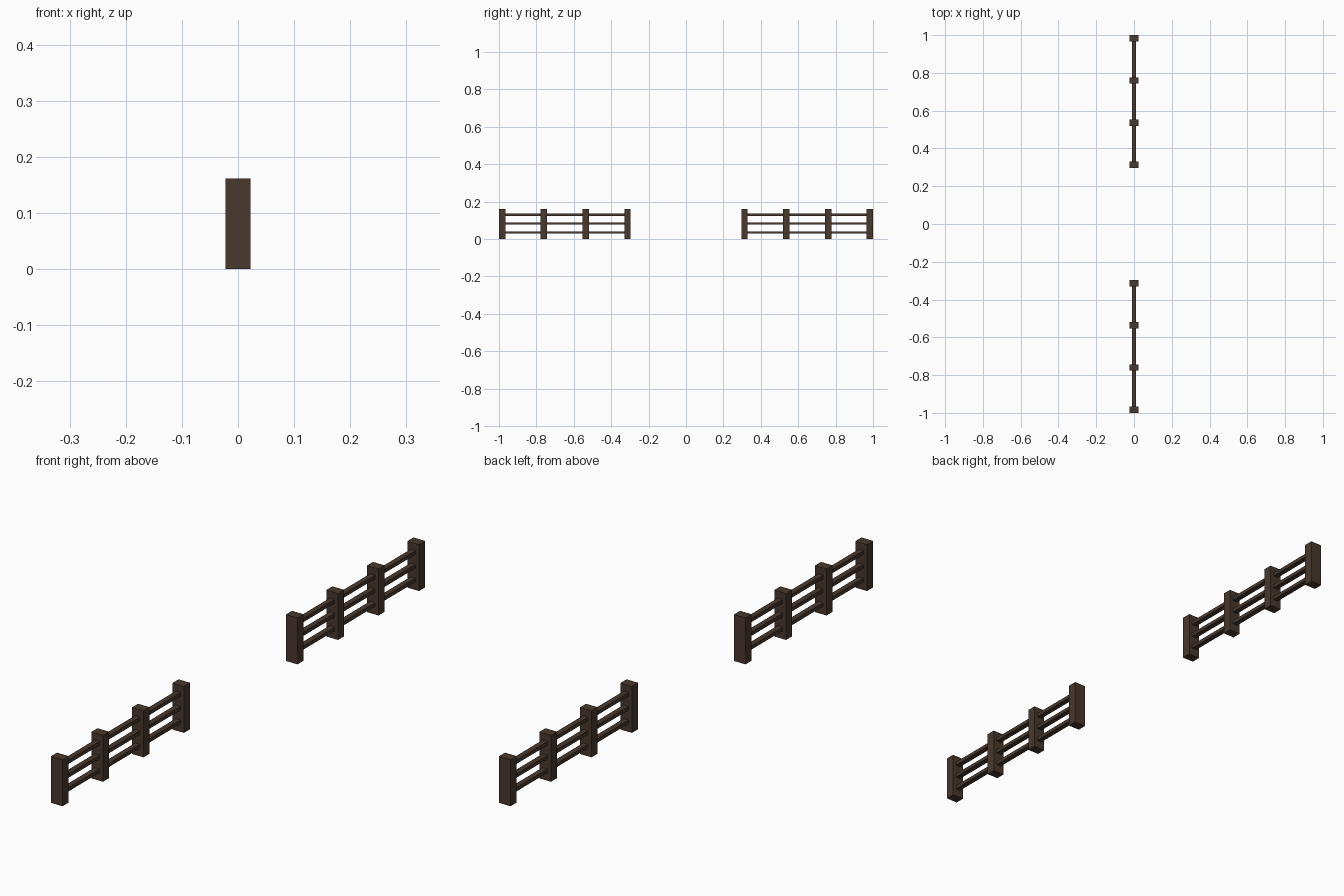
import bpy

if "Cube" in bpy.data.objects:
    bpy.data.objects.remove(bpy.data.objects["Cube"])

wood = bpy.data.materials.new("dark_wood")
wood.diffuse_color = (0.065, 0.04, 0.026, 1)
wood.use_nodes = True
wood.node_tree.nodes["Principled BSDF"].inputs["Base Color"].default_value = wood.diffuse_color


def box(name, size, loc):
    bpy.ops.mesh.primitive_cube_add(size=1, location=loc)
    ob = bpy.context.object
    ob.name = name
    ob.scale = size
    bpy.ops.object.transform_apply(location=False, rotation=False, scale=True)
    ob.data.materials.append(wood)


POST_W, POST_D, POST_H = 0.045, 0.034, 0.162
FIRST, LAST = 0.313, 0.983
step = (LAST - FIRST) / 3

# two fence runs with a gap between them
for side, label in ((-1, "near"), (1, "far")):
    # posts
    for i in range(4):
        box(f"{label}_post_{i + 1}", (POST_W, POST_D, POST_H),
            (0, side * (FIRST + i * step), POST_H / 2))
    # rails spanning all posts
    for i, z in enumerate((0.035, 0.083, 0.131)):
        box(f"{label}_rail_{i + 1}", (0.019, LAST - FIRST, 0.013),
            (0, side * (FIRST + LAST) / 2, z))
